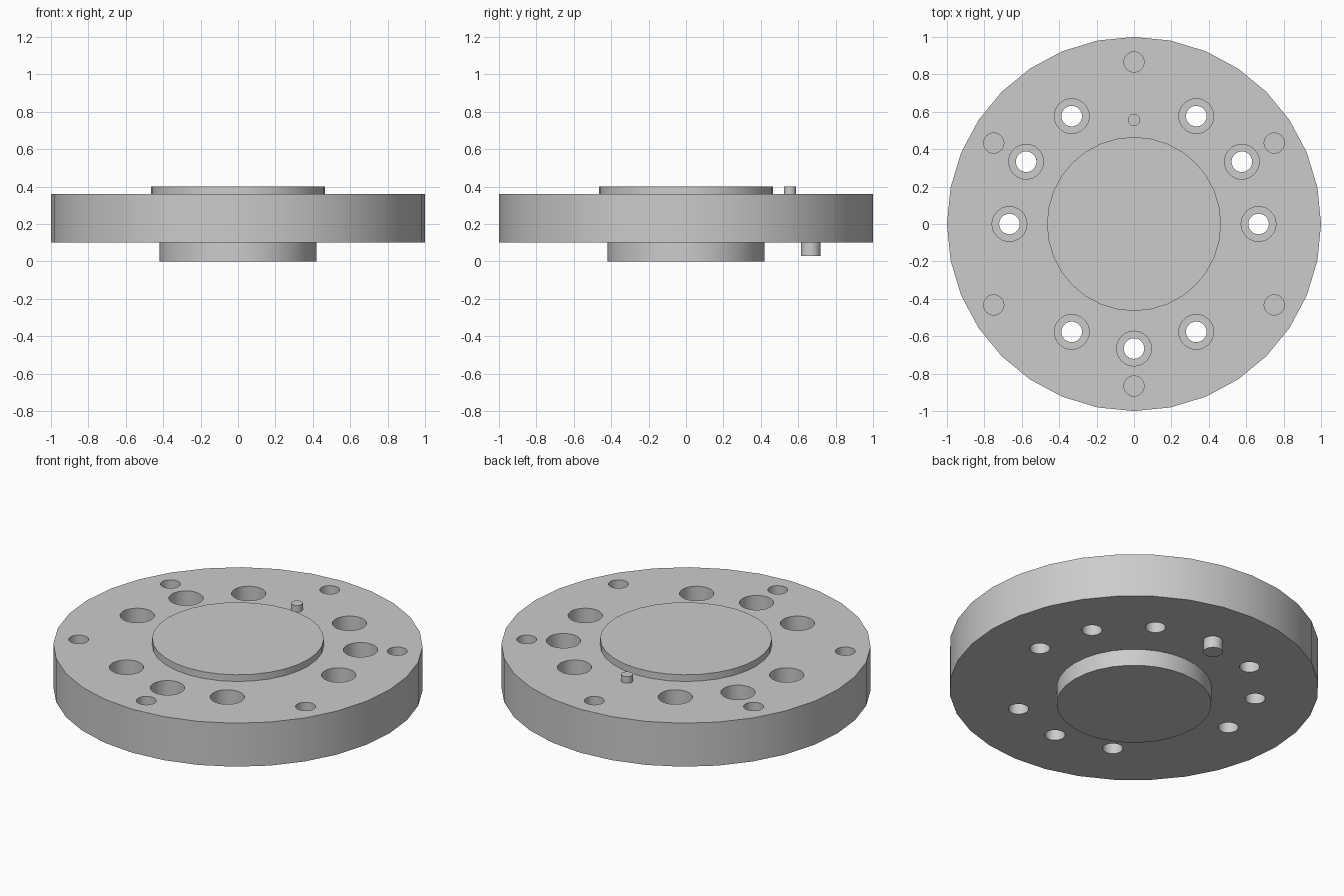
import bpy, bmesh
from math import cos, sin, radians, pi
from mathutils import Vector

cube = bpy.data.objects.get("Cube")
if cube:
    bpy.data.objects.remove(cube, do_unlink=True)

metal = bpy.data.materials.new("machined_grey")
metal.use_nodes = True
metal.diffuse_color = (0.6, 0.6, 0.6, 1)
metal.node_tree.nodes["Principled BSDF"].inputs["Base Color"].default_value = metal.diffuse_color

BOTTOM, TOP = 0.10, 0.36      # faces of the flange disc
BOLT_CIRCLE = 0.666


def polar(radius, degrees):
    a = radians(degrees)
    return radius * cos(a), radius * sin(a)


def lathe(bm, profile, centre=(0, 0), sides=32):
    """Revolve a closed (radius, z) profile about a vertical axis."""
    part = bmesh.new()
    verts = [part.verts.new((r, 0, z)) for r, z in profile]
    edges = [part.edges.new(pair) for pair in zip(verts, verts[1:])]
    bmesh.ops.spin(part, geom=verts + edges, cent=(0, 0, 0), axis=(0, 0, 1),
                   angle=2 * pi, steps=sides)
    bmesh.ops.remove_doubles(part, verts=part.verts, dist=0.0001)
    bmesh.ops.recalc_face_normals(part, faces=part.faces)
    bmesh.ops.translate(part, verts=part.verts, vec=Vector((*centre, 0)))
    mesh = bpy.data.meshes.new("part")
    part.to_mesh(mesh)
    part.free()
    bm.from_mesh(mesh)
    bpy.data.meshes.remove(mesh)


def make_object(name, bm):
    mesh = bpy.data.meshes.new(name)
    bm.to_mesh(mesh)
    bm.free()
    mesh.materials.append(metal)
    obj = bpy.data.objects.new(name, mesh)
    bpy.context.collection.objects.link(obj)
    return obj


def activate(obj):
    bpy.ops.object.select_all(action='DESELECT')
    obj.select_set(True)
    bpy.context.view_layer.objects.active = obj


def rod(radius, z0, z1):
    return [(0, z0), (radius, z0), (radius, z1), (0, z1)]


# Flange disc with its lower spigot and raised upper boss
bm = bmesh.new()
lathe(bm, [(0, 0), (0.42, 0), (0.42, BOTTOM), (1, BOTTOM), (1, TOP),
           (0.465, TOP), (0.465, 0.40), (0, 0.40)])
flange = make_object("flange_plate", bm)

# Counterbored through holes and outer blind holes
bm = bmesh.new()
SEAT = TOP - 0.13
for angle in (0, 30, 60, 120, 150, 180, 240, 270, 300):
    lathe(bm, [(0, BOTTOM - 0.05), (0.055, BOTTOM - 0.05), (0.055, SEAT),
               (0.093, SEAT), (0.093, TOP + 0.05), (0, TOP + 0.05)],
          polar(BOLT_CIRCLE, angle))
for angle in range(30, 390, 60):
    lathe(bm, rod(0.054, TOP - 0.16, TOP + 0.05), polar(0.866, angle))
cutter = make_object("hole_cutter", bm)
cutter.hide_render = True

cut = flange.modifiers.new("holes", 'BOOLEAN')
cut.operation = 'DIFFERENCE'
cut.solver = 'EXACT'
cut.object = cutter
activate(flange)
bpy.ops.object.modifier_apply(modifier=cut.name)
bpy.data.objects.remove(cutter, do_unlink=True)

# Locating pins above and below
bm = bmesh.new()
lathe(bm, rod(0.032, TOP, 0.40), (0, 0.556))
upper_pin = make_object("upper_pin", bm)
bm = bmesh.new()
lathe(bm, rod(0.053, 0.03, BOTTOM), (0, BOLT_CIRCLE))
lower_pin = make_object("lower_pin", bm)

for obj in (flange, upper_pin, lower_pin):
    activate(obj)
    bpy.ops.object.shade_smooth_by_angle(angle=radians(30))
